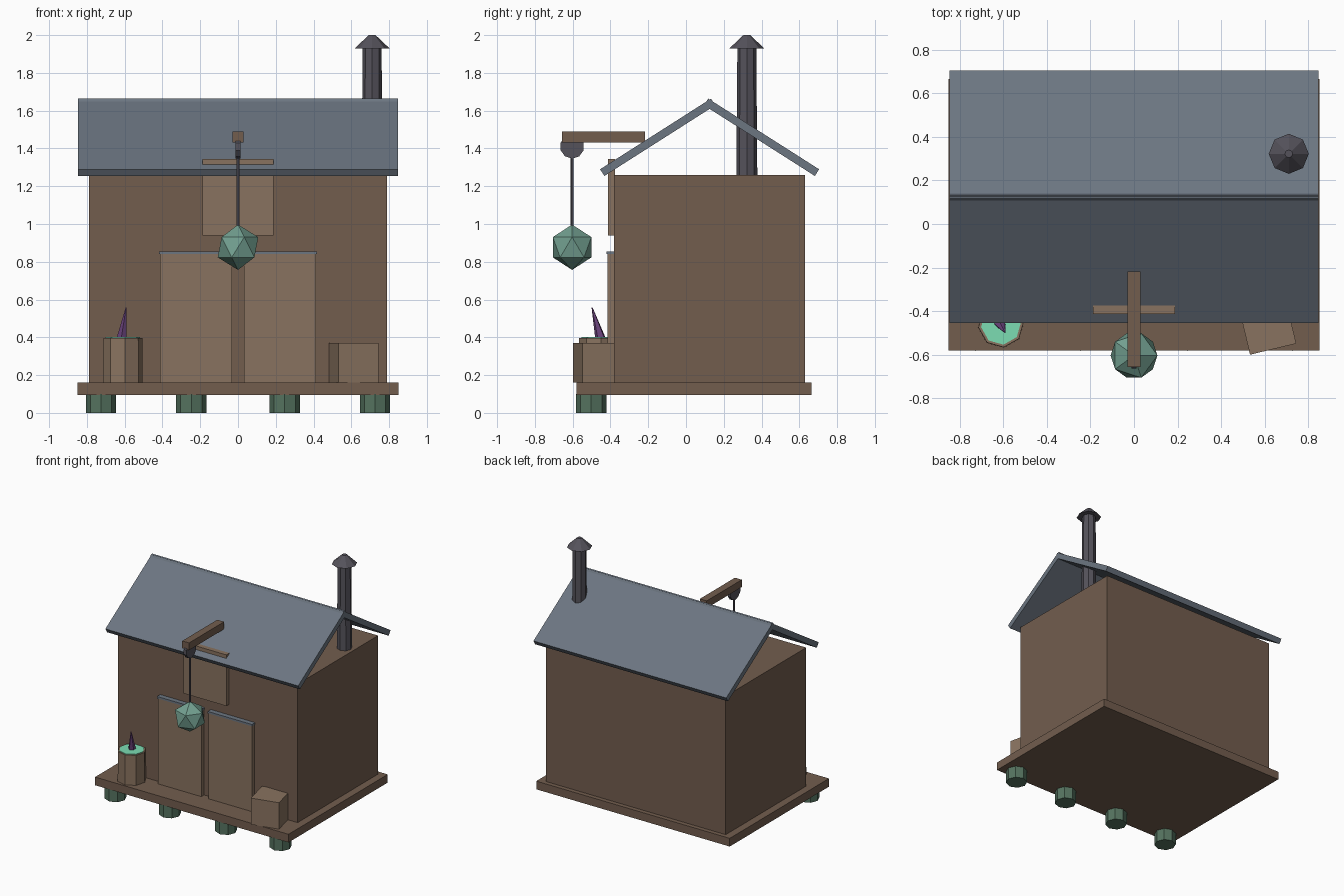
import bpy, math
from mathutils import Vector

if "Cube" in bpy.data.objects:
    bpy.data.objects.remove(bpy.data.objects["Cube"])


def mat(name, r, g, b):
    m = bpy.data.materials.new(name)
    m.diffuse_color = (r, g, b, 1)
    m.use_nodes = True
    m.node_tree.nodes["Principled BSDF"].inputs["Base Color"].default_value = m.diffuse_color
    return m


WOOD = mat("wood", .17, .11, .076)
PALE = mat("pale_wood", .25, .17, .115)
SLATE = mat("slate", .15, .18, .22)
IRON = mat("iron", .09, .085, .105)
MOSS = mat("moss_green", .09, .17, .115)
JADE = mat("jade", .17, .35, .28)
MINT = mat("mint", .2, .72, .45)
PURPLE = mat("purple", .16, .06, .22)


def finish(name, m):
    o = bpy.context.object
    o.name = name
    o.data.materials.append(m)
    return o


def box(name, m, lo, hi, rot=(0, 0, 0)):
    lo, hi = Vector(lo), Vector(hi)
    bpy.ops.mesh.primitive_cube_add(size=1, location=(lo + hi) / 2, rotation=rot)
    bpy.context.object.scale = hi - lo
    return finish(name, m)


def cone(name, m, a, b, r1, r2, n=8, spin=0):
    # tapered prism running from point a to point b
    a, b = Vector(a), Vector(b)
    d = b - a
    bpy.ops.mesh.primitive_cone_add(vertices=n, radius1=r1, radius2=r2,
                                    depth=d.length, location=(a + b) / 2)
    o = bpy.context.object
    if abs(d.x) + abs(d.y) > 1e-6:
        o.rotation_euler = d.to_track_quat('Z', 'Y').to_euler()
    else:
        o.rotation_euler.z = spin
    return finish(name, m)


# platform, stilts and cabin
box("platform", WOOD, (-.85, -.58, .095), (.85, .665, .16))
for i, x in enumerate((-.725, -.247, .247, .725)):
    cone(f"stilt_{i}", MOSS, (x, -.502, 0), (x, -.502, .1), .08, .08)
box("cabin", WOOD, (-.79, -.38, .16), (.79, .63, 1.26))

# two crossing roof slabs
for s, name in ((-1, "roof_front"), (1, "roof_back")):
    y = .125 + s * .275
    box(name, SLATE, (-.847, y - .348, 1.438), (.847, y + .348, 1.48),
        (-s * math.radians(32.5), 0, 0))

# chimney
cone("chimney", IRON, (.71, .322, 1.2), (.71, .322, 1.94), .056, .05)
cone("chimney_cap", IRON, (.71, .322, 1.93), (.71, .322, 2.0), .092, .018)

# double doors with metal top strips, and the loft hatch
for s, side in ((-1, "left"), (1, "right")):
    xa, xb = sorted((s * .032, s * .413))
    box(f"door_{side}", PALE, (xa, -.415, .16), (xb, -.375, .842))
    box(f"door_strip_{side}", SLATE, (xa - .004, -.42, .84), (xb + .004, -.375, .855))
box("loft_hatch", PALE, (-.187, -.414, .938), (.187, -.375, 1.344))

# hoist
box("hoist_beam", WOOD, (-.03, -.657, 1.432), (.03, -.217, 1.49))
cone("pulley", IRON, (-.012, -.603, 1.41), (.012, -.603, 1.41), .064, .064, 10)
cone("rope", IRON, (0, -.603, .95), (0, -.603, 1.41), .008, .008, 6)
bpy.ops.mesh.primitive_ico_sphere_add(subdivisions=1, radius=.12, location=(0, -.603, .877))
finish("hanging_load", JADE)

# barrel with bright filling and a leaning spike
cone("barrel", PALE, (-.61, -.462, .16), (-.61, -.462, .397), .106, .104, 8, .12)
cone("barrel_filling", MINT, (-.61, -.462, .38), (-.61, -.462, .401), .092, .092, 8, .12)
cone("spike", PURPLE, (-.619, -.443, .36), (-.592, -.497, .557), .034, .003, 5)

# crate turned at an angle
box("crate", PALE, (.504, -.577, .16), (.722, -.359, .37), (0, 0, math.radians(13.5)))
